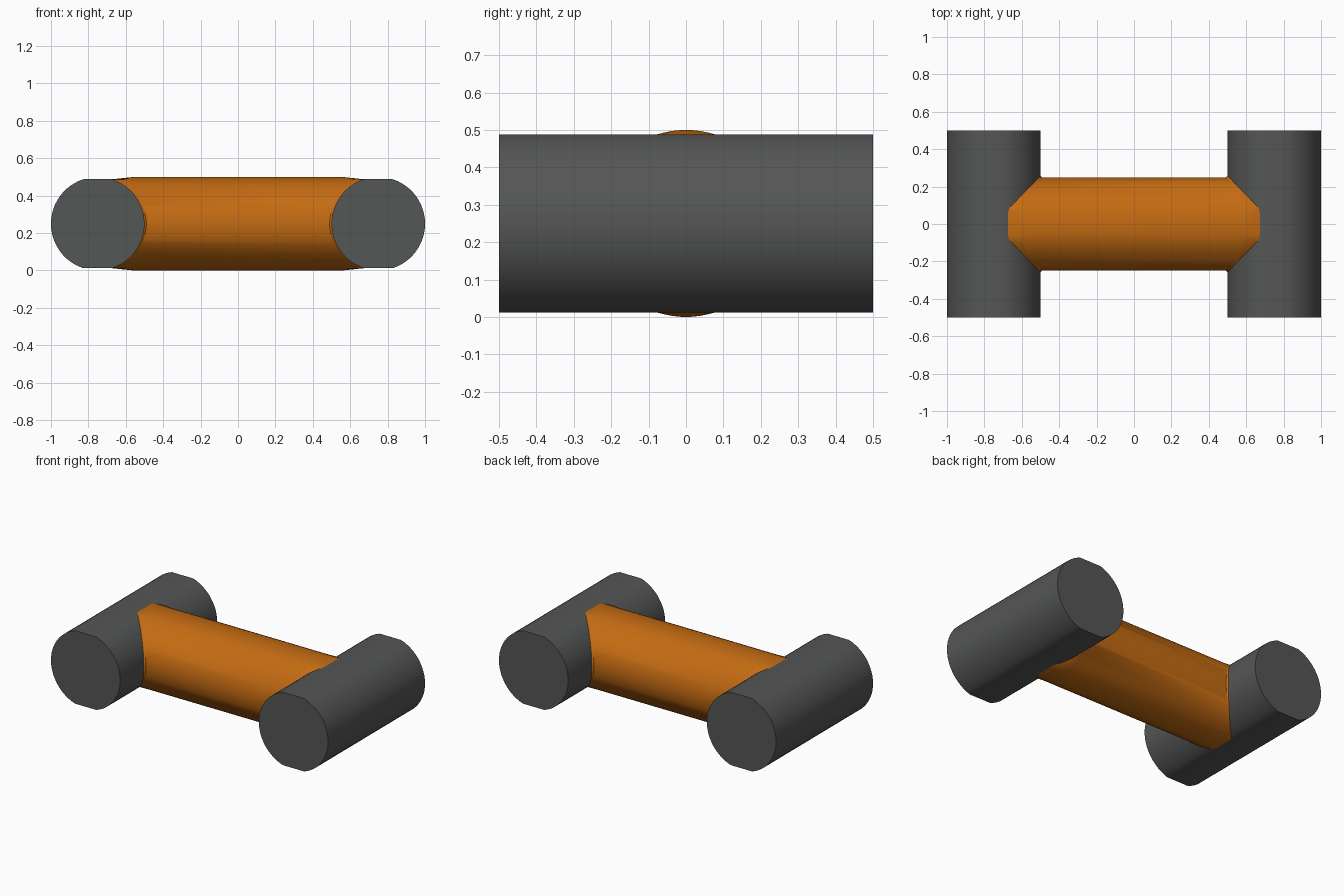
import bpy
from math import sin, cos, pi, sqrt, asin, radians

if "Cube" in bpy.data.objects:
    bpy.data.objects.remove(bpy.data.objects["Cube"])

R, FLAT, CZ, CX = 0.25, 0.2378, 0.25, 0.75


def material(name, color):
    m = bpy.data.materials.new(name)
    m.diffuse_color = (*color, 1)
    m.use_nodes = True
    m.node_tree.nodes["Principled BSDF"].inputs["Base Color"].default_value = m.diffuse_color
    return m


def make(name, rings, mat, caps):
    # skin a list of equal-length closed rings, optionally capping both ends
    n = len(rings[0])
    verts = [p for ring in rings for p in ring]
    faces = [(k*n+i, k*n+(i+1) % n, (k+1)*n+(i+1) % n, (k+1)*n+i)
             for k in range(len(rings)-1) for i in range(n)]
    if caps:
        faces += [tuple(reversed(range(n))),
                  tuple(range(len(verts)-n, len(verts)))]
    me = bpy.data.meshes.new(name)
    me.from_pydata(verts, [], faces)
    me.materials.append(mat)
    ob = bpy.data.objects.new(name, me)
    bpy.context.collection.objects.link(ob)
    bpy.ops.object.select_all(action='DESELECT')
    ob.select_set(True)
    bpy.context.view_layer.objects.active = ob
    bpy.ops.object.mode_set(mode='EDIT')
    bpy.ops.mesh.select_all(action='SELECT')
    bpy.ops.mesh.normals_make_consistent(inside=False)
    bpy.ops.object.mode_set(mode='OBJECT')
    bpy.ops.object.shade_smooth_by_angle(angle=radians(30))
    return ob


grey = material("dark_grey", (0.09, 0.092, 0.092))
orange = material("orange", (0.55, 0.147, 0.006))

# end weights: round bars with a flat on top and bottom
a = asin(FLAT / R)
arc = [-a + 2*a*i/24 for i in range(25)]
outline = [(R*cos(t), R*sin(t)) for t in arc + [pi + t for t in arc]]
for name, cx in (("left_weight", -CX), ("right_weight", CX)):
    make(name, [[(cx+x, y, CZ+z) for x, z in outline] for y in (-0.5, 0.5)],
         grey, True)

# handle: round bar whose ends follow the weights with a small blend
N = 64
body, seam, tuck = [], [], []
for i in range(N):
    t = 2*pi*(i+0.5)/N
    y, z = R*cos(t), R*sin(t)
    body.append((CX - max(0.19, abs(y)+0.01), y, CZ+z))
    zs = max(-FLAT, min(FLAT, z))
    xs = CX - sqrt(R*R - zs*zs)
    seam.append((xs, y*1.03, CZ+zs))
    tuck.append((xs+0.02, y*1.03, CZ+zs*0.97))
flip = lambda ring: [(-x, y, z) for x, y, z in ring]
make("handle", [flip(tuck), flip(seam), flip(body), body, seam, tuck],
     orange, False)
